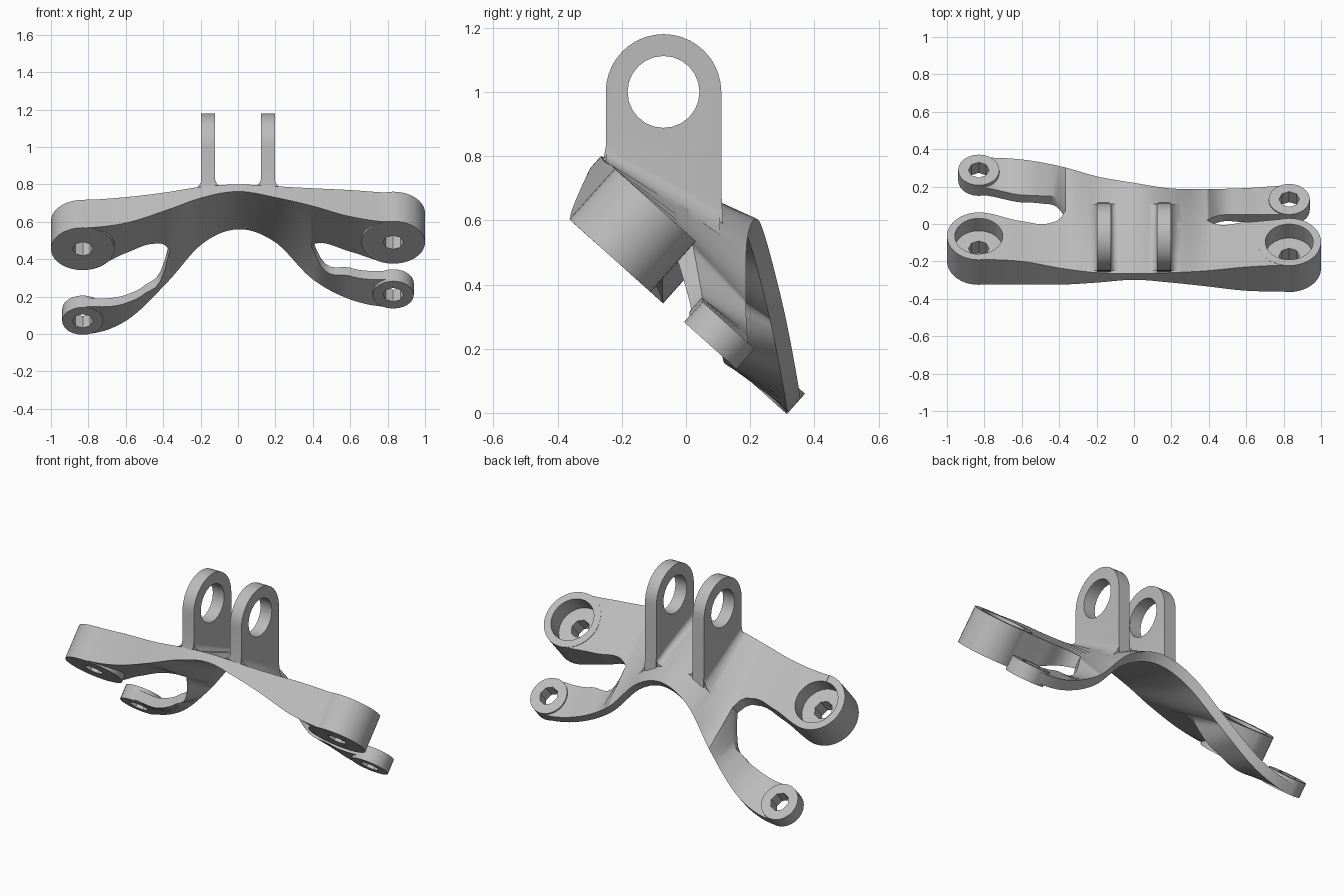
import bpy, bmesh, math
from mathutils import Matrix, Vector

cube = bpy.data.objects.get("Cube")
if cube:
    bpy.data.objects.remove(cube, do_unlink=True)

metal = bpy.data.materials.new("light_grey_metal")
metal.use_nodes = True
grey = (0.5, 0.5, 0.5, 1)
metal.diffuse_color = grey
metal.node_tree.nodes["Principled BSDF"].inputs["Base Color"].default_value = grey

# Tilted mounting plane: x across, u down the slope, n along the normal
U = Vector((0, 0.745, -0.667))
N = Vector((0, 0.667, 0.745))
ORIGIN = Vector((0, -0.36, 0.6))
PLATE = 0.06


def finish(bm, name):
    bmesh.ops.remove_doubles(bm, verts=bm.verts, dist=1e-5)
    bmesh.ops.recalc_face_normals(bm, faces=bm.faces)
    mesh = bpy.data.meshes.new(name)
    bm.to_mesh(mesh)
    bm.free()
    mesh.materials.append(metal)
    obj = bpy.data.objects.new(name, mesh)
    bpy.context.collection.objects.link(obj)
    return obj


def loft(name, sections):
    bm = bmesh.new()
    rings = [[bm.verts.new(p) for p in s] for s in sections]
    for a, b in zip(rings, rings[1:]):
        for i in range(len(a)):
            j = (i + 1) % len(a)
            bm.faces.new((a[i], a[j], b[j], b[i]))
    bm.faces.new(rings[0])
    bm.faces.new(rings[-1])
    return finish(bm, name)


def peg(name, x, u, radius, low, high, sides=40):
    """Upright cylinder on the tilted plane."""
    def ring(n):
        return [ORIGIN + Vector((x + radius * math.cos(a), 0, 0))
                + U * (u + radius * math.sin(a)) + N * n
                for a in (math.tau * k / sides for k in range(sides))]
    return loft(name, [ring(low), ring(high)])


def combine(target, other, operation):
    mod = target.modifiers.new(operation.lower(), "BOOLEAN")
    mod.operation, mod.object, mod.solver = operation, other, "EXACT"
    bpy.context.view_layer.objects.active = target
    bpy.ops.object.modifier_apply(modifier=mod.name)
    bpy.data.objects.remove(other, do_unlink=True)


def sample(path, x):
    """Smooth Hermite curve through the points, by x."""
    last = len(path) - 1
    i = 0
    while i < last - 1 and x > path[i + 1][0]:
        i += 1

    def slope(k, c):
        if k in (0, last):
            return 0
        p, q, r = path[k - 1], path[k], path[k + 1]
        d1, d2 = q[0] - p[0], r[0] - q[0]
        return ((q[c] - p[c]) / d1 * d2 + (r[c] - q[c]) / d2 * d1) / (d1 + d2)
    p, q = path[i], path[i + 1]
    d = q[0] - p[0]
    t = (x - p[0]) / d
    h = t * t * (3 - 2 * t)
    out = [p[c] + h * (q[c] - p[c]) + d * t * (1 - t)
           * ((1 - t) * slope(i, c) - t * slope(i + 1, c)) for c in (1, 2, 3)]
    return Vector((x, out[0], out[1])), out[2]


# Edge paths of the top surface: x, y, z, thickness
front = [(-.83, -.19, .718, .2), (-.6, -.2, .732, .185), (-.37, -.24, .76, .125),
         (-.2, -.26, .787, .08), (0, -.265, .8, .05), (.2, -.26, .79, .08),
         (.39, -.25, .78, .125), (.6, -.23, .77, .19), (.83, -.22, .756, .21)]
middle = [(-.365, .075, .5, .07), (-.2, .04, .62, .07), (0, 0, .705, .07),
          (.2, 0, .655, .07), (.39, .02, .53, .07)]
slot_front = ([(-.83, .062, .49, .2), (-.6, .015, .53, .13), (-.45, .005, .55, .09),
               (-.39, .035, .535, .08)] + middle
              + [(.42, .005, .545, .08), (.6, .01, .545, .14), (.83, .026, .536, .21)])
slot_rear = ([(-.83, .195, .193, PLATE), (-.6, .155, .21, PLATE), (-.5, .15, .26, PLATE),
              (-.39, .115, .4, .07)] + middle
             + [(.42, .035, .45, PLATE), (.6, .05, .355, PLATE), (.83, .05, .338, PLATE)])
rear = [(-.83, .355, .045, PLATE), (-.6, .345, .115, PLATE), (-.37, .303, .33, PLATE),
        (-.2, .255, .52, PLATE), (0, .22, .605, PLATE), (.2, .19, .535, PLATE),
        (.39, .187, .345, PLATE), (.6, .192, .23, PLATE), (.83, .205, .19, PLATE)]
SLOT_LEFT, SLOT_RIGHT = middle[0][0], middle[-1][0]


def build_body():
    """Arched plate that splits into four arms."""
    steps = 64
    xs = {round(-.83 + 1.66 * k / steps, 4) for k in range(steps + 1)}
    xs = sorted(xs | {SLOT_LEFT, SLOT_RIGHT, -.39, -.38, .4, .41})
    bm = bmesh.new()
    rows = []
    for x in xs:
        row = []
        core = SLOT_LEFT <= x <= SLOT_RIGHT
        for path in (front, slot_front, slot_rear, rear):
            shared = core and path in (slot_front, slot_rear)
            p, t = sample(slot_front if shared else path, x)
            if shared and path is slot_rear:
                row.append(row[-1])
            else:
                row.append((bm.verts.new(p), bm.verts.new(p - N * t)))
        rows.append((x, row))
    for (xa, a), (xb, b) in zip(rows, rows[1:]):
        for i, j in ((0, 1), (2, 3)):
            for side in (0, 1):
                bm.faces.new((a[i][side], a[j][side], b[j][side], b[i][side]))
        inside = xa >= SLOT_LEFT and xb <= SLOT_RIGHT
        for i in ((0, 3) if inside else range(4)):
            bm.faces.new((a[i][0], a[i][1], b[i][1], b[i][0]))
    for _, row in (rows[0], rows[-1]):
        for i, j in ((0, 1), (2, 3)):
            bm.faces.new((row[i][0], row[i][1], row[j][1], row[j][0]))
    return finish(bm, "bracket")


def top_height(x, y):
    pts = [sample(p, x)[0] for p in (front, slot_front, rear)]
    a, b = pts[:2] if y < pts[1].y else pts[1:]
    return a.z + (b.z - a.z) * (y - a.y) / (b.y - a.y)


bracket = build_body()

# Feet: side, front slope, front height, rear slope
feet = [(-.83, .217, .2, .795), (.83, .165, .212, .585)]
for x, u, height, u_rear in feet:
    combine(bracket, peg("front_foot", x, u, .17, 0, height), "UNION")
    combine(bracket, peg("rear_foot", x, u_rear, .11, 0, .085, 24), "UNION")

# Upright lugs with fillets at their base
LUG_Y, LUG_Z, LUG_R = -.07, 1.0, .18
for centre in (-.16, .16):
    outline = [(LUG_Y + LUG_R * math.cos(a), LUG_Z + LUG_R * math.sin(a))
               for a in (math.pi * k / 20 for k in range(21))]
    outline += [(-.25, .83), (-.26, .77), (.115, .59), (.11, .7)]
    sides = [[(centre + s * .038, y, z) for y, z in outline] for s in (-1, 1)]
    combine(bracket, loft("lug", sides), "UNION")
    for s in (-1, 1):
        sections = []
        r = .045
        for k in range(9):
            y = -.249 + .355 * k / 8
            ring = []
            for m in range(6):
                a = math.pi / 2 * m / 5
                x = centre + s * (.037 + r * (1 - math.cos(a)))
                ring.append((x, y, top_height(x, y) + r * (1 - math.sin(a)) - .001))
            for x in (centre + s * .08, centre + s * .02):
                ring.append((x, y, top_height(x, y) - .02))
            sections.append(ring)
        combine(bracket, loft("lug_fillet", sections), "UNION")

# Lug bore, counterbores and bolt holes
bore = [[(x, LUG_Y + .112 * math.cos(a), LUG_Z + .112 * math.sin(a))
         for a in (math.tau * k / 24 for k in range(24))] for x in (-.4, .4)]
combine(bracket, loft("lug_bore", bore), "DIFFERENCE")
for x, u, height, u_rear in feet:
    combine(bracket, peg("counterbore", x, u, .128, .1, .4), "DIFFERENCE")
    combine(bracket, peg("front_bolt_hole", x, u, .055, -.1, .3, 8), "DIFFERENCE")
    combine(bracket, peg("rear_bolt_hole", x, u_rear, .055, -.1, .3, 8), "DIFFERENCE")

bpy.ops.object.select_all(action="DESELECT")
bracket.select_set(True)
bpy.context.view_layer.objects.active = bracket
bpy.ops.object.shade_smooth_by_angle(angle=math.radians(35))
